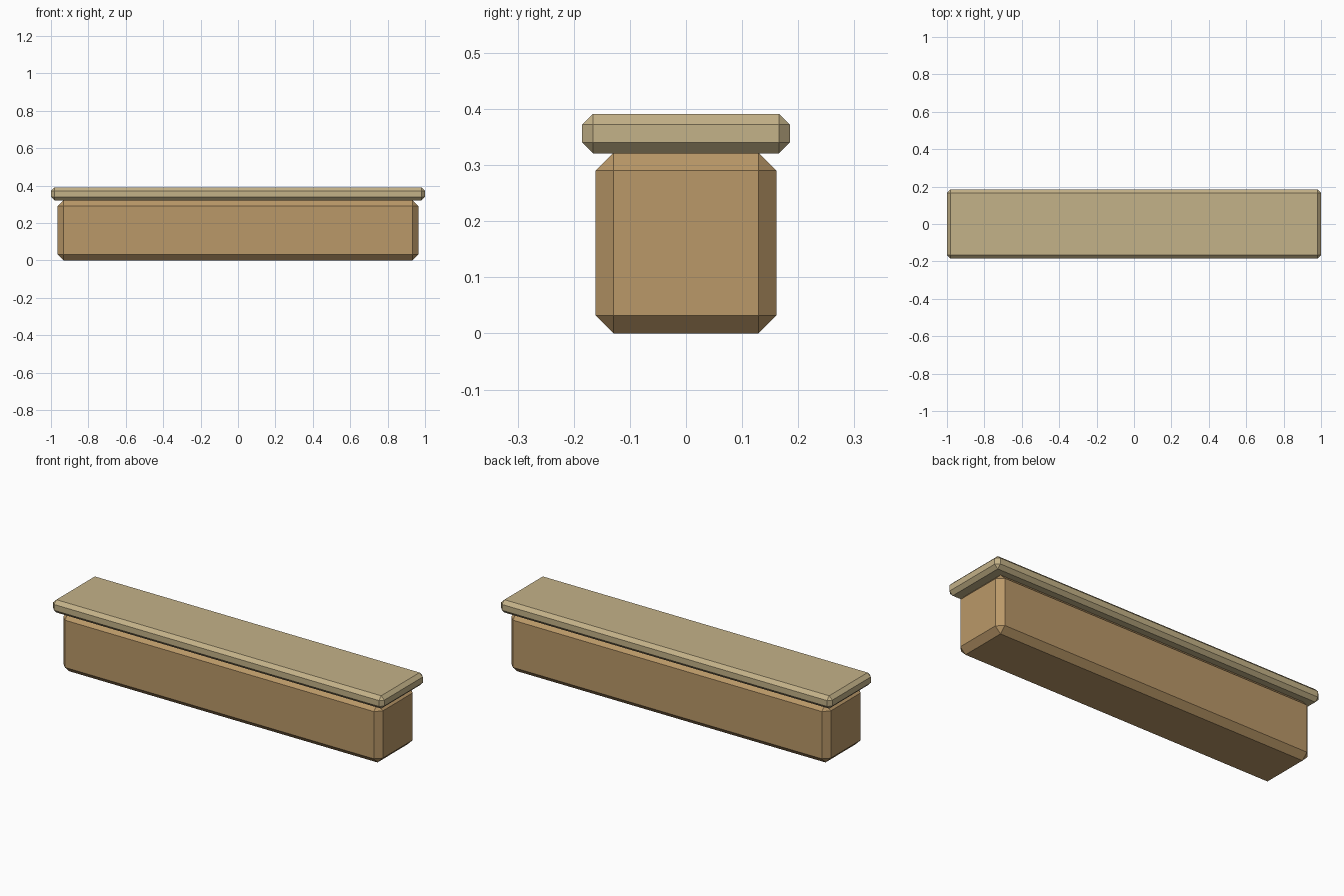
import bpy
import bmesh

if "Cube" in bpy.data.objects:
    bpy.data.objects.remove(bpy.data.objects["Cube"])


def material(name, rgb):
    m = bpy.data.materials.new(name)
    m.diffuse_color = (*rgb, 1)
    m.use_nodes = True
    m.node_tree.nodes["Principled BSDF"].inputs["Base Color"].default_value = m.diffuse_color
    return m


def chamfered_box(name, size, z_bottom, chamfer, mat):
    """Flat-shaded box with every edge cut by a single chamfer."""
    sx, sy, sz = size
    bm = bmesh.new()
    bmesh.ops.create_cube(bm, size=1)
    bmesh.ops.scale(bm, vec=size, verts=bm.verts)
    bmesh.ops.translate(bm, vec=(0, 0, z_bottom + sz / 2), verts=bm.verts)
    bmesh.ops.bevel(bm, geom=bm.edges[:], offset=chamfer, offset_type='OFFSET',
                    segments=1, profile=0.5, affect='EDGES')
    mesh = bpy.data.meshes.new(name)
    bm.to_mesh(mesh)
    bm.free()
    mesh.materials.append(mat)
    obj = bpy.data.objects.new(name, mesh)
    bpy.context.collection.objects.link(obj)
    return obj


brown = material("warm_brown", (0.491, 0.314, 0.138))
tan = material("pale_tan", (0.552, 0.445, 0.246))

# Long wall block
chamfered_box("wall_body", (1.93, 0.322, 0.322), 0, 0.032, brown)
# Overhanging coping slab
chamfered_box("wall_cap", (2.0, 0.37, 0.07), 0.321, 0.019, tan)
